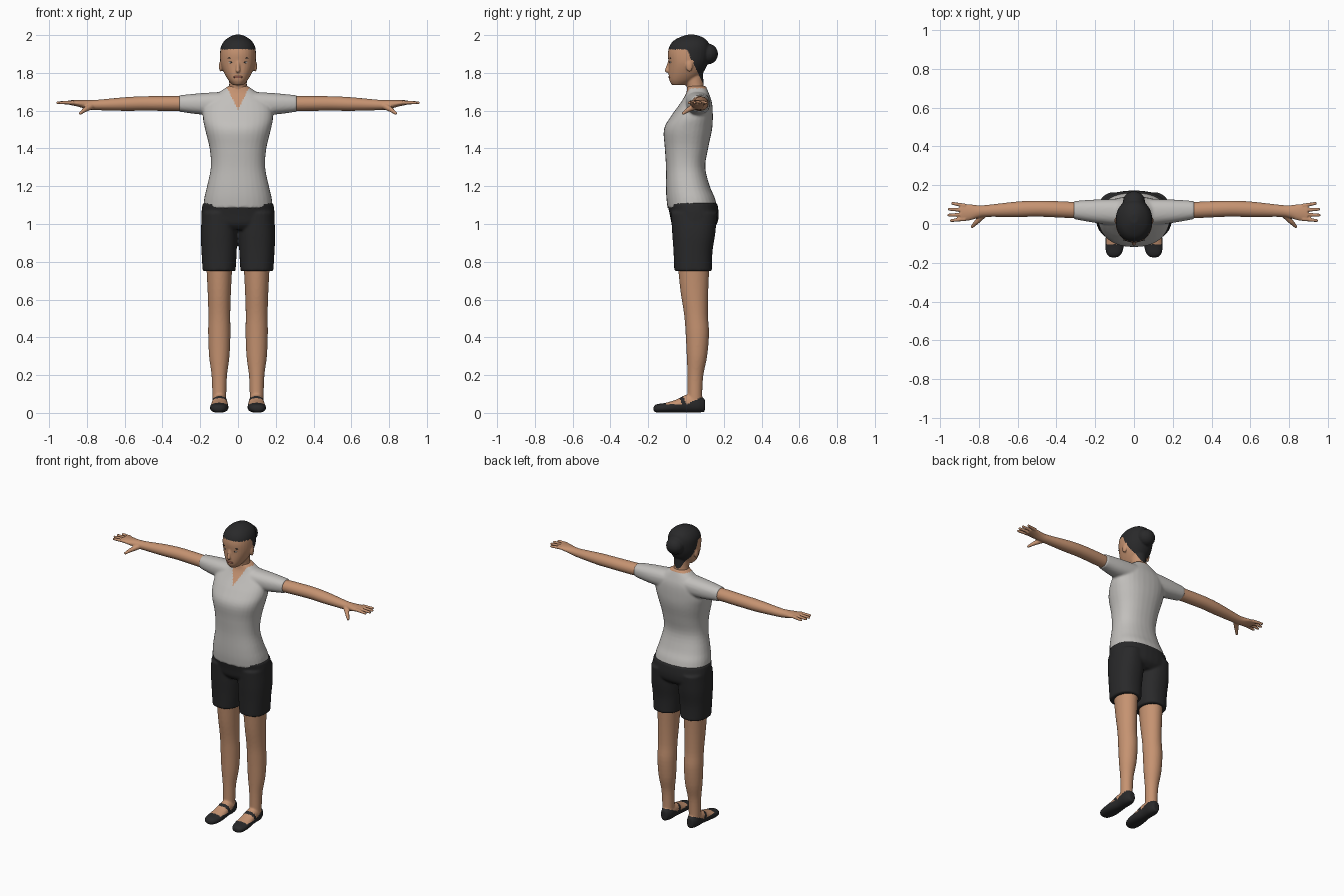
import bpy
import bmesh
from math import sin, cos, pi, copysign
from mathutils import Vector, Matrix

if "Cube" in bpy.data.objects:
    bpy.data.objects.remove(bpy.data.objects["Cube"])


def material(name, r, g, b):
    m = bpy.data.materials.new(name)
    m.use_nodes = True
    m.diffuse_color = (r, g, b, 1)
    node = m.node_tree.nodes["Principled BSDF"]
    node.inputs["Base Color"].default_value = (r, g, b, 1)
    node.inputs["Roughness"].default_value = 0.8
    return m


SKIN = material("skin", 0.56, 0.29, 0.165)
SHIRT = material("light grey cloth", 0.54, 0.525, 0.505)
BLACK = material("black cloth", 0.022, 0.022, 0.023)
LIP = material("lips", 0.36, 0.13, 0.09)
EYE = material("eye white", 0.6, 0.55, 0.5)


def spline(a, b, c, d, t):
    return tuple(0.5 * (2 * q + (r - p) * t + (2 * p - 5 * q + 4 * r - s) * t * t
                 + (3 * q - p - 3 * r + s) * t ** 3) for p, q, r, s in zip(a, b, c, d))


def loft(bm, rings, axis="z", side=1, power=2.3, sides=32, steps=4):
    """Skin rings of (position, centre 1, centre 2, radius 1, radius 2)."""
    dense = []
    for i in range(len(rings) - 1):
        four = [rings[max(0, min(len(rings) - 1, i + k))] for k in (-1, 0, 1, 2)]
        dense += [spline(*four, j / steps) for j in range(steps)]
    dense.append(rings[-1])
    loops = []
    for t, c1, c2, r1, r2 in dense:
        loop = []
        for k in range(sides):
            a = 2 * pi * k / sides
            u = c1 + r1 * copysign(abs(cos(a)) ** (2 / power), cos(a))
            v = c2 + r2 * copysign(abs(sin(a)) ** (2 / power), sin(a))
            x, y, z = {"x": (t, u, v), "y": (u, t, v), "z": (u, v, t)}[axis]
            loop.append(bm.verts.new((x * side, y, z)))
        loops.append(loop)
    for p, q in zip(loops, loops[1:]):
        for k in range(sides):
            n = (k + 1) % sides
            bm.faces.new((p[k], p[n], q[n], q[k]))
    bm.faces.new(loops[0])
    bm.faces.new(loops[-1])


def body_loft(bm, rows, cx=0, side=1, power=2.3):
    """Upright loft from rows of (height, front y, back y, half width)."""
    loft(bm, [(z, cx, (f + b) / 2, w, (b - f) / 2) for z, f, b, w in rows],
         side=side, power=power)


def ball(bm, centre, radii):
    m = Matrix.Translation(centre) @ Matrix.Diagonal((*radii, 1))
    bmesh.ops.create_uvsphere(bm, u_segments=16, v_segments=10, radius=1, matrix=m)


def finger(bm, start, end, r1, r2):
    a, b = Vector(start), Vector(end)
    turn = (b - a).to_track_quat("Z", "Y").to_matrix().to_4x4()
    bmesh.ops.create_cone(bm, cap_ends=True, segments=12, radius1=r1, radius2=r2,
                          depth=(b - a).length,
                          matrix=Matrix.Translation((a + b) / 2) @ turn)
    ball(bm, b, (r2, r2, r2))


def finish(name, bm, mats, voxel=0, rule=None, smooth=4):
    """Fuse overlapping pieces into one skin, then colour faces by rule."""
    bmesh.ops.recalc_face_normals(bm, faces=bm.faces)
    mesh = bpy.data.meshes.new(name)
    bm.to_mesh(mesh)
    bm.free()
    obj = bpy.data.objects.new(name, mesh)
    bpy.context.collection.objects.link(obj)
    if voxel:
        r = obj.modifiers.new("fuse", "REMESH")
        r.mode = "VOXEL"
        r.voxel_size = voxel
        s = obj.modifiers.new("soften", "SMOOTH")
        s.iterations = smooth
        dg = bpy.context.evaluated_depsgraph_get()
        mesh = bpy.data.meshes.new_from_object(obj.evaluated_get(dg))
        obj.modifiers.clear()
        obj.data = mesh
    mesh.materials.clear()
    for m in mats:
        mesh.materials.append(m)
    for p in mesh.polygons:
        p.use_smooth = True
        p.material_index = int(rule(p.center)) if rule else 0
    return obj


# Shirt: torso and both sleeves, with a V neck showing skin
bm = bmesh.new()
body_loft(bm, [(1.085, -.098, .166, .184), (1.14, -.104, .152, .178), (1.2, -.106, .126, .164),
               (1.3, -.106, .102, .144), (1.4, -.112, .117, .15), (1.5, -.117, .138, .174),
               (1.57, -.08, .142, .186), (1.64, -.03, .138, .172), (1.69, 0, .122, .11),
               (1.73, .008, .105, .052)])
for s in (1, -1):
    loft(bm, [(.06, .06, 1.637, .07, .064), (.2, .066, 1.636, .06, .056),
              (.312, .072, 1.638, .046, .043)], "x", s)
finish("shirt", bm, [SHIRT, SKIN], 0.007,
       lambda c: c.z > 1.718 or (c.y < .04 and abs(c.x) < (c.z - 1.605) * .5))

# Shorts: hips and two wide legs
bm = bmesh.new()
body_loft(bm, [(.97, -.05, .13, .12), (1.0, -.075, .164, .185), (1.05, -.086, .173, .194),
               (1.112, -.1, .166, .187)])
for s in (1, -1):
    body_loft(bm, [(.75, -.062, .138, .087), (.85, -.066, .14, .093), (.95, -.073, .155, .097),
                   (1.06, -.08, .165, .09)], .1, s)
finish("shorts", bm, [BLACK], 0.007)


# Legs with feet, coloured as strapped flat shoes below
def is_shoe(c):
    low = c.z < .045 + max(0, c.y) * .45
    toe = c.z < .08 and c.y < -.105
    strap = c.z < .11 and -.035 < c.y + (c.z - .08) * .4 < -.012
    return low or toe or strap


for s, label in ((1, "left"), (-1, "right")):
    bm = bmesh.new()
    body_loft(bm, [(.04, .005, .088, .036), (.1, .008, .086, .037), (.2, .008, .092, .041),
                   (.3, .004, .112, .054), (.42, -.002, .122, .059), (.52, -.01, .116, .058),
                   (.65, -.03, .118, .062), (.8, -.045, .125, .07)], .099, s, 2)
    loft(bm, [(-.172, .104, .022, .018, .012), (-.155, .103, .024, .038, .022),
              (-.11, .1, .027, .049, .026), (-.05, .098, .036, .046, .035),
              (0, .097, .048, .041, .047), (.06, .097, .046, .039, .045),
              (.1, .097, .04, .022, .034)], "y", s)
    finish(label + "_leg_and_shoe", bm, [SKIN, BLACK], 0.006, is_shoe)

    # Arm, palm, four fingers and thumb
    bm = bmesh.new()
    loft(bm, [(.24, .068, 1.637, .042, .04), (.4, .076, 1.638, .042, .039),
              (.5, .079, 1.638, .041, .038), (.6, .076, 1.635, .04, .036),
              (.75, .068, 1.63, .031, .027), (.8, .064, 1.632, .032, .024),
              (.85, .06, 1.639, .042, .017), (.895, .06, 1.643, .043, .012)], "x", s, 2)
    for y0, x1, y1 in ((.026, .942, .018), (.049, .955, .046), (.072, .953, .076), (.094, .935, .106)):
        finger(bm, (s * .87, y0, 1.643), (s * x1, y1, 1.642), .011, .008)
    finger(bm, (s * .775, .05, 1.625), (s * .81, .012, 1.605), .018, .013)
    finger(bm, (s * .81, .012, 1.605), (s * .835, -.014, 1.586), .013, .008)
    finish(label + "_arm_and_hand", bm, [SKIN], 0.004, smooth=3)

# Head with neck, nose, chin, ears and hair bun
bm = bmesh.new()
body_loft(bm, [(1.735, -.074, -.005, .026), (1.76, -.088, .045, .05), (1.8, -.092, .09, .074),
               (1.85, -.092, .115, .092), (1.9, -.096, .127, .095), (1.94, -.088, .125, .09),
               (1.97, -.066, .112, .072), (1.99, -.03, .085, .045), (2.002, .005, .05, .018)],
          power=2.15)
body_loft(bm, [(1.65, .01, .1, .06), (1.72, .005, .095, .048), (1.76, -.005, .092, .047),
               (1.82, -.01, .09, .05)], power=2)
ball(bm, (0, .115, 1.9), (.058, .055, .055))
finger(bm, (0, -.088, 1.86), (0, -.1, 1.812), .008, .012)
for s in (1, -1):
    ball(bm, (s * .092, .018, 1.835), (.009, .018, .03))


def is_hair(c):
    ear = abs(c.x) > .086 and c.z < 1.865 and c.y < .04
    return not ear and (c.z > 1.925 or c.z - 1.785 > (.07 - c.y) * 2.1)


finish("head_and_hair", bm, [SKIN, BLACK], 0.005, is_hair, 3)

# Facial details
for s, label in ((1, "left"), (-1, "right")):
    for part, centre, radii, mat in (
            ("eye", (.036, -.081, 1.856), (.014, .005, .006), EYE),
            ("iris", (.036, -.084, 1.856), (.005, .004, .005), BLACK),
            ("brow", (.038, -.083, 1.878), (.019, .004, .003), BLACK)):
        bm = bmesh.new()
        ball(bm, (s * centre[0], *centre[1:]), radii)
        finish(label + "_" + part, bm, [mat])
bm = bmesh.new()
ball(bm, (0, -.087, 1.778), (.024, .006, .007))
finish("mouth", bm, [LIP])
